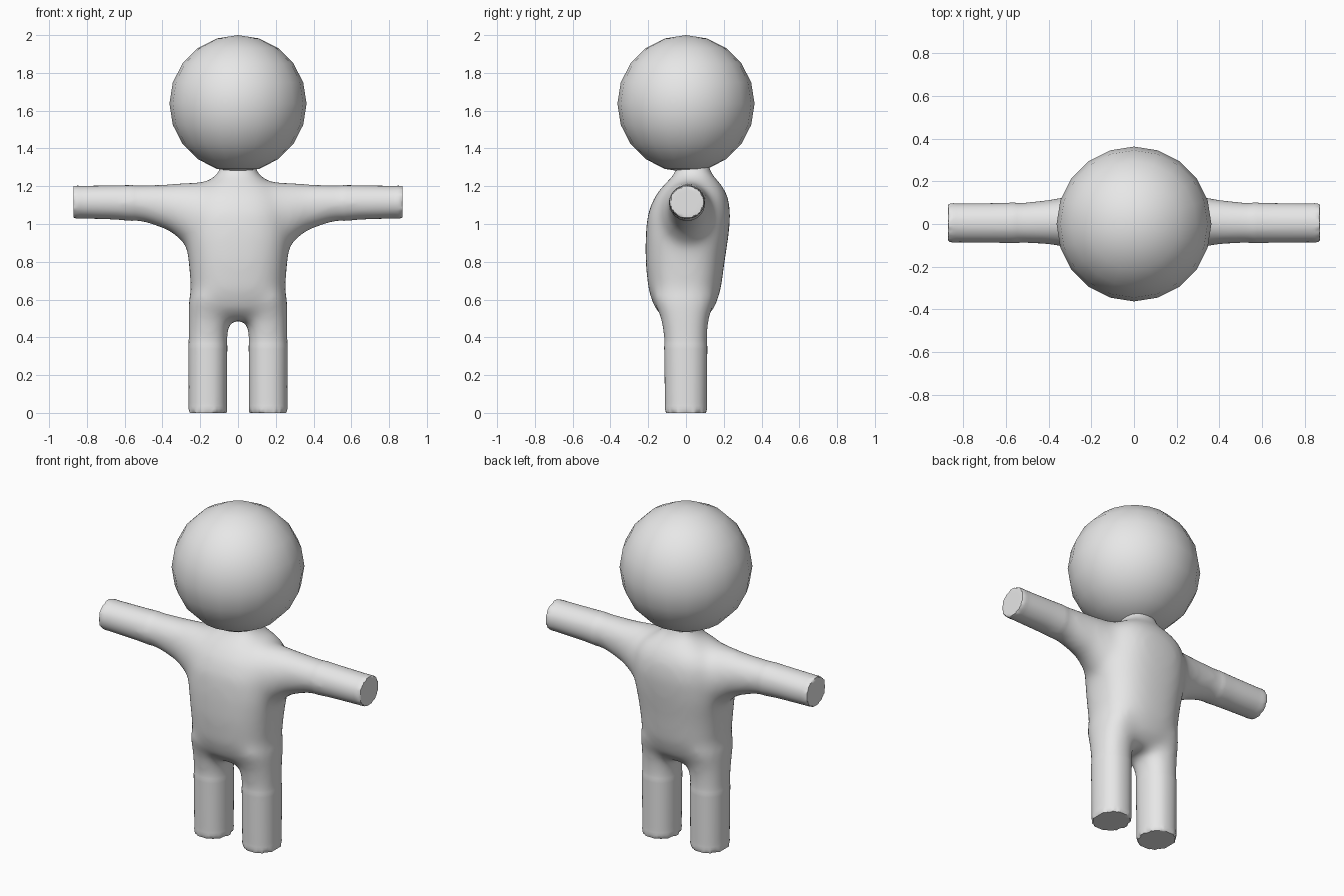
import bpy, bmesh, math
from mathutils import Vector

if "Cube" in bpy.data.objects:
    bpy.data.objects.remove(bpy.data.objects["Cube"])

grey = bpy.data.materials.new("light grey")
grey.diffuse_color = (0.8, 0.8, 0.8, 1)
grey.use_nodes = True
grey.node_tree.nodes["Principled BSDF"].inputs["Base Color"].default_value = grey.diffuse_color


def loft(bm, rings, power=2.0, n=32):
    """Skin closed oval rings given as (centre, half_axis_a, half_axis_b)."""
    loops = []
    for c, a, b in rings:
        loop = []
        for i in range(n):
            t = 2 * math.pi * i / n
            u, v = math.cos(t), math.sin(t)
            u = math.copysign(abs(u) ** (2 / power), u)
            v = math.copysign(abs(v) ** (2 / power), v)
            loop.append(bm.verts.new(Vector(c) + Vector(a) * u + Vector(b) * v))
        loops.append(loop)
    for p, q in zip(loops, loops[1:]):
        for i in range(n):
            j = (i + 1) % n
            bm.faces.new((p[i], p[j], q[j], q[i]))
    bm.faces.new(loops[0][::-1])
    bm.faces.new(loops[-1])


def upright(z, cx, rx, y0, y1):
    """Horizontal ring at height z, spanning y0 to y1."""
    return ((cx, (y0 + y1) / 2, z), (rx, 0, 0), (0, (y1 - y0) / 2, 0))


def sideways(x, z0, z1, y0, y1):
    """Vertical ring at x, spanning z0 to z1 and y0 to y1."""
    return ((x, (y0 + y1) / 2, (z0 + z1) / 2),
            (0, (y1 - y0) / 2, 0), (0, 0, (z1 - z0) / 2))


bm = bmesh.new()

# Torso and neck: z, half width, front, back
torso = [(0.49, 0.19, -0.10, 0.09), (0.55, 0.24, -0.165, 0.15),
         (0.65, 0.25, -0.20, 0.185), (0.80, 0.262, -0.215, 0.205),
         (0.93, 0.28, -0.215, 0.225), (1.05, 0.28, -0.205, 0.237),
         (1.14, 0.26, -0.17, 0.225), (1.20, 0.21, -0.125, 0.195),
         (1.24, 0.14, -0.085, 0.16), (1.28, 0.095, -0.05, 0.125),
         (1.36, 0.09, -0.05, 0.12)]
loft(bm, [upright(z, 0, w, f, b) for z, w, f, b in torso], 2.5)

# Legs: z, centre x, half width, front, back
legs = [(0.0, 0.16, 0.102, -0.112, 0.112), (0.40, 0.16, 0.105, -0.118, 0.115),
        (0.50, 0.155, 0.11, -0.135, 0.122), (0.62, 0.145, 0.117, -0.18, 0.16)]
# Arms: x, bottom, top, front, back
arms = [(0.10, 0.82, 1.22, -0.15, 0.16), (0.20, 0.84, 1.225, -0.15, 0.16),
        (0.28, 0.89, 1.22, -0.125, 0.14), (0.36, 0.96, 1.215, -0.102, 0.122),
        (0.50, 1.01, 1.21, -0.092, 0.105), (0.65, 1.022, 1.206, -0.09, 0.10),
        (0.872, 1.029, 1.203, -0.088, 0.098)]
for s in (-1, 1):
    loft(bm, [upright(z, s * c, w, f, b) for z, c, w, f, b in legs], 2.2)
    loft(bm, [sideways(s * x, *r) for x, *r in arms])
bmesh.ops.recalc_face_normals(bm, faces=bm.faces[:])

# Fuse the limbs and torso into one skin
mesh = bpy.data.meshes.new("body")
bm.to_mesh(mesh)
bm.free()
body = bpy.data.objects.new("body", mesh)
bpy.context.collection.objects.link(body)
fuse = body.modifiers.new("fuse", 'REMESH')
fuse.mode = 'VOXEL'
fuse.voxel_size = 0.015
fused = bpy.data.meshes.new_from_object(
    body.evaluated_get(bpy.context.evaluated_depsgraph_get()))
body.modifiers.clear()
body.data = fused

# Soften the joints, keeping hand and foot ends crisp
bm = bmesh.new()
bm.from_mesh(fused)
limbs = [v for v in bm.verts if v.co.z > 0.03 and abs(v.co.x) < 0.84]
core = [v for v in limbs if v.co.z > 0.36 and abs(v.co.x) < 0.55]
for group, times in ((limbs, 6), (core, 22)):
    for _ in range(times):
        bmesh.ops.smooth_vert(bm, verts=group, factor=0.5, use_axis_x=True,
                              use_axis_y=True, use_axis_z=True)
bm.to_mesh(fused)
bm.free()

# Head
bpy.ops.mesh.primitive_uv_sphere_add(segments=20, ring_count=10, radius=0.363,
                                     location=(0, 0, 1.637))
head = bpy.context.object
head.name = "head"

for obj, angle in ((body, 50), (head, 60)):
    obj.data.materials.clear()
    obj.data.materials.append(grey)
    bpy.ops.object.select_all(action='DESELECT')
    obj.select_set(True)
    bpy.context.view_layer.objects.active = obj
    bpy.ops.object.shade_smooth_by_angle(angle=math.radians(angle))
